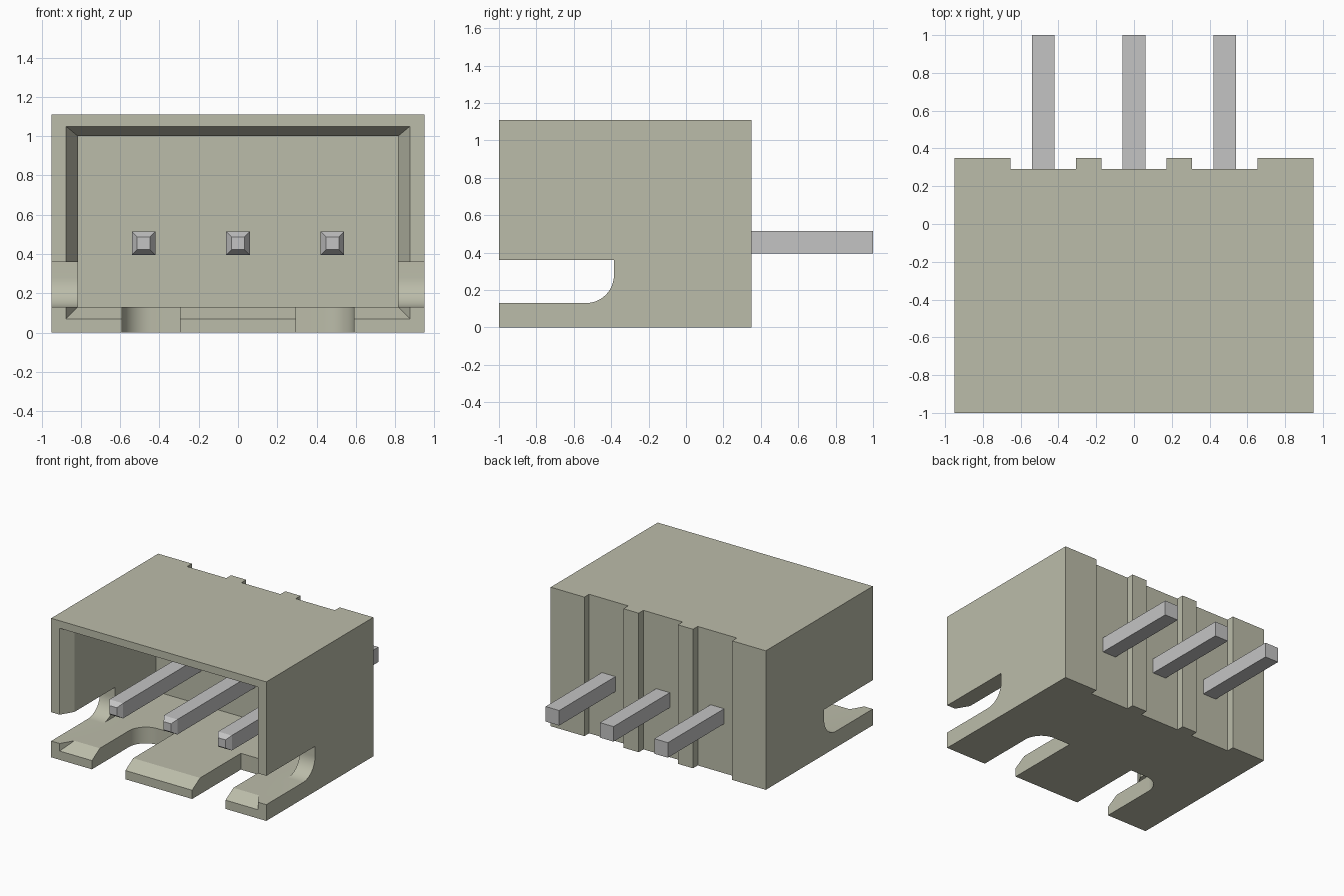
import bpy, bmesh, math

cube = bpy.data.objects.get("Cube")
if cube:
    bpy.data.objects.remove(cube, do_unlink=True)


def material(name, rgb):
    m = bpy.data.materials.new(name)
    m.use_nodes = True
    m.diffuse_color = (*rgb, 1)
    b = m.node_tree.nodes["Principled BSDF"]
    b.inputs["Base Color"].default_value = (*rgb, 1)
    b.inputs["Roughness"].default_value = 0.6
    return m


ivory = material("warm ivory plastic", (0.50, 0.505, 0.40))
grey = material("grey metal", (0.55, 0.55, 0.55))


def loft(name, sections):
    """Solid skinned through rings that all have the same number of points."""
    bm = bmesh.new()
    rings = [[bm.verts.new(p) for p in s] for s in sections]
    n = len(rings[0])
    for a, b in zip(rings, rings[1:]):
        for i in range(n):
            j = (i + 1) % n
            bm.faces.new((a[i], a[j], b[j], b[i]))
    bm.faces.new(rings[0])
    bm.faces.new(rings[-1])
    bmesh.ops.recalc_face_normals(bm, faces=bm.faces)
    me = bpy.data.meshes.new(name)
    bm.to_mesh(me)
    bm.free()
    ob = bpy.data.objects.new(name, me)
    bpy.context.collection.objects.link(ob)
    return ob


def rect(x0, x1, z0, z1, y):
    return [(x0, y, z0), (x1, y, z0), (x1, y, z1), (x0, y, z1)]


def box(name, x0, x1, y0, y1, z0, z1):
    return loft(name, [rect(x0, x1, z0, z1, y0), rect(x0, x1, z0, z1, y1)])


def slot_profile(near, far, front, end, r):
    """Slot outline (across, depth) with its 'near' inner corner rounded."""
    s = 1 if far > near else -1
    pts = [(far, front), (near, front)]
    for i in range(13):
        a = math.pi / 2 * i / 12
        pts.append((near + s * r * (1 - math.cos(a)), end - r + r * math.sin(a)))
    return pts + [(far, end)]


# Housing shell
housing = box("housing", -0.95, 0.95, -1, 0.35, 0, 1.11)

# Tapered mouth and main cavity
mouth = (-0.875, 0.875, 0.07, 1.05)
inner = (-0.815, 0.815, 0.13, 1.0)
cutters = [loft("cavity_cutter", [rect(*mouth, -1.2), rect(*mouth, -1),
                                  rect(*inner, -0.9), rect(*inner, 0.13)])]

for s in (-1, 1):
    # Side slots, rounded at the lower inner corner
    p = slot_profile(0.13, 0.36, -1.1, -0.385, 0.15)
    cutters.append(loft("side_slot_cutter",
                        [[(s * x, y, z) for z, y in p] for x in (0.7, 1.1)]))
    # Floor slots, rounded at the outer inner corner
    p = slot_profile(s * 0.59, s * 0.295, -1.1, -0.385, 0.15)
    cutters.append(loft("floor_slot_cutter",
                        [[(x, y, z) for x, y in p] for z in (-0.1, 0.2)]))

# Grooves down the back face, one behind each pin
PINS = (-0.48, 0, 0.48)
for x in PINS:
    cutters.append(box("groove_cutter", x - 0.173, x + 0.173, 0.29, 0.5, -0.1, 1.3))

bpy.context.view_layer.objects.active = housing
for c in cutters:
    mod = housing.modifiers.new("cut", "BOOLEAN")
    mod.operation = "DIFFERENCE"
    mod.solver = "EXACT"
    mod.object = c
    bpy.ops.object.modifier_apply(modifier=mod.name)
    bpy.data.objects.remove(c, do_unlink=True)
housing.data.materials.clear()
housing.data.materials.append(ivory)

# Smooth the slot fillets, keep the edges crisp
bpy.ops.object.select_all(action="DESELECT")
housing.select_set(True)
bpy.ops.object.shade_smooth_by_angle(angle=math.radians(20))


# Square pins with bevelled front tips
def square(x, h, y):
    return rect(x - h, x + h, 0.455 - h, 0.455 + h, y)


for name, x in zip(("right_pin", "middle_pin", "left_pin"), PINS):
    pin = loft(name, [square(x, 0.033, -0.89), square(x, 0.06, -0.85), square(x, 0.06, 1)])
    pin.data.materials.append(grey)
